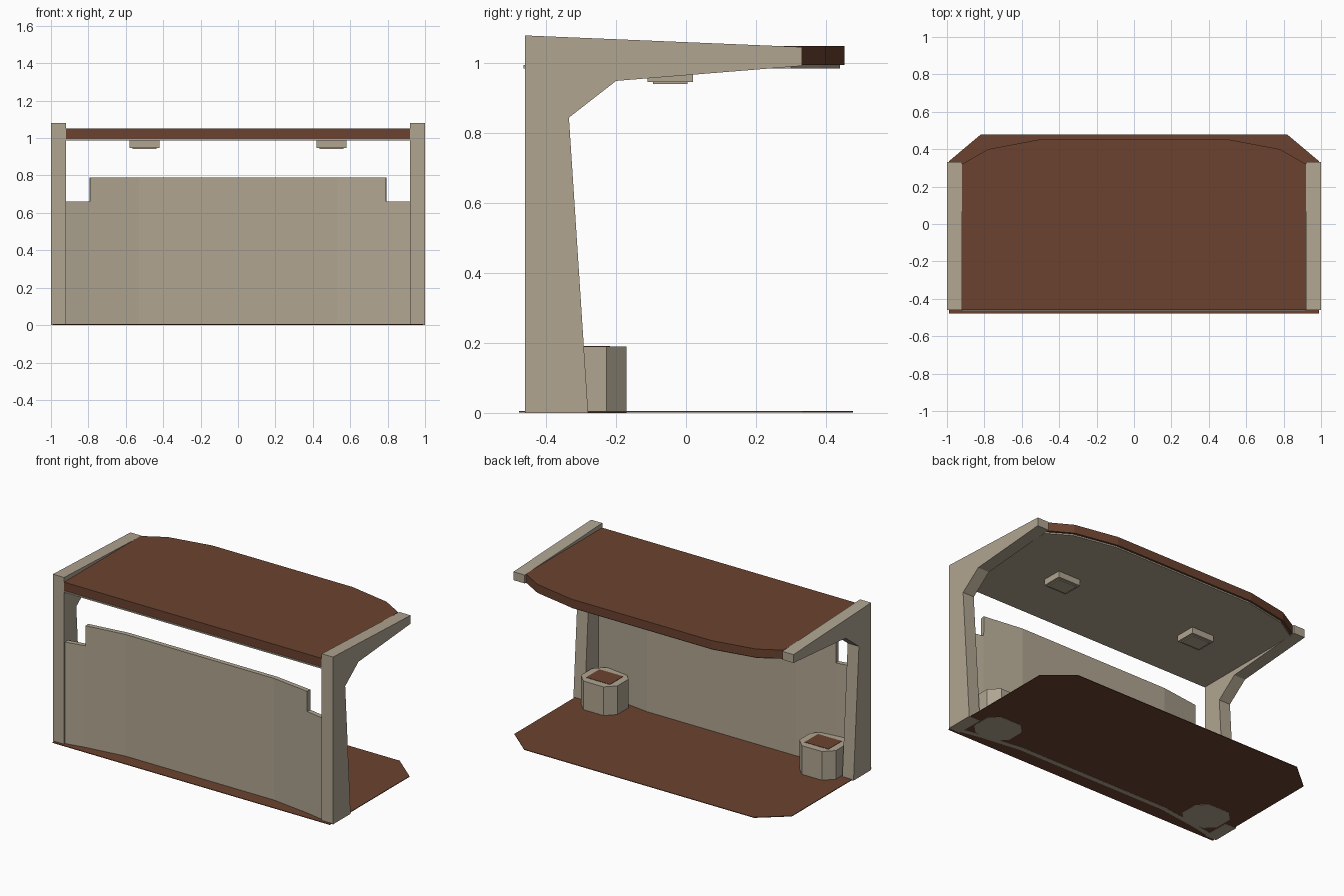
import bpy, bmesh
from mathutils import Vector

if "Cube" in bpy.data.objects:
    bpy.data.objects.remove(bpy.data.objects["Cube"])


def material(name, rgb):
    m = bpy.data.materials.new(name)
    m.diffuse_color = (*rgb, 1)
    m.use_nodes = True
    m.node_tree.nodes["Principled BSDF"].inputs["Base Color"].default_value = m.diffuse_color
    return m


STONE = material("warm_grey_concrete", (0.434, 0.376, 0.285))
BROWN = material("rust_brown", (0.147, 0.055, 0.029))


def finish(name, bm, mat):
    bmesh.ops.recalc_face_normals(bm, faces=bm.faces)
    me = bpy.data.meshes.new(name)
    bm.to_mesh(me)
    bm.free()
    me.materials.append(mat)
    ob = bpy.data.objects.new(name, me)
    bpy.context.collection.objects.link(ob)
    return ob


def prism(name, points, offset, mat):
    """Close a flat 3D outline and extrude it by offset."""
    bm = bmesh.new()
    face = bm.faces.new([bm.verts.new(p) for p in points])
    new = bmesh.ops.extrude_face_region(bm, geom=[face])["geom"]
    verts = [v for v in new if isinstance(v, bmesh.types.BMVert)]
    bmesh.ops.translate(bm, verts=verts, vec=Vector(offset))
    return finish(name, bm, mat)


def slab(name, outline, z0, z1, mat):
    return prism(name, [(x, y, z0) for x, y in outline], (0, 0, z1 - z0), mat)


def mirrored(half):
    """Right-hand outline, back to front, completed on the left."""
    return half + [(-x, y) for x, y in reversed(half)]


def rect(cx, cy, hx, hy):
    return [(cx - hx, cy - hy), (cx + hx, cy - hy), (cx + hx, cy + hy), (cx - hx, cy + hy)]


def octagon(cx, cy, hx, hy, c):
    return [(cx + x, cy + y) for x, y in (
        (-hx + c, -hy), (hx - c, -hy), (hx, -hy + c), (hx, hy - c),
        (hx - c, hy), (-hx + c, hy), (-hx, hy - c), (-hx, -hy + c))]


# Ground plate with clipped corners
slab("ground_plate", mirrored([(0.99, -0.478), (0.99, 0.335), (0.82, 0.478)]),
     0.001, 0.005, BROWN)

# Roof with curved open edge, and its ceiling panel
slab("roof", mirrored([(0.92, -0.46), (0.92, 0.32), (0.78, 0.40), (0.50, 0.453)]),
     0.995, 1.05, BROWN)
slab("ceiling", mirrored([(0.92, -0.465), (0.92, 0.30), (0.78, 0.385), (0.50, 0.44)]),
     0.986, 0.995, STONE)

# Cantilevered side frames, profile in y and z
profile = [(-0.46, 0), (-0.28, 0), (-0.335, 0.845), (-0.20, 0.95),
           (0.332, 0.993), (0.332, 1.047), (-0.46, 1.08)]
for side, x in (("left", -1.0), ("right", 0.92)):
    prism(side + "_frame", [(x, y, z) for y, z in profile], (0.08, 0, 0), STONE)

# Bowed wall with notched top corners
plan = [(-0.92, -0.45), (-0.79, -0.425), (-0.53, -0.39),
        (0.53, -0.39), (0.79, -0.425), (0.92, -0.45)]
bm = bmesh.new()
for i, (a, b) in enumerate(zip(plan, plan[1:])):
    levels = [0, 0.66] if i in (0, 4) else [0, 0.66, 0.79]
    for lo, hi in zip(levels, levels[1:]):
        bm.faces.new([bm.verts.new(p) for p in
                      ((*a, lo), (*b, lo), (*b, hi), (*a, hi))])
bmesh.ops.remove_doubles(bm, verts=bm.verts, dist=0.0001)
wall = finish("wall", bm, STONE)
if wall.data.polygons[0].normal.y > 0:
    wall.data.flip_normals()
mod = wall.modifiers.new("thickness", 'SOLIDIFY')
mod.thickness = 0.03
mod.offset = -1

# Planters with soil, and ceiling lamps
for side, s in (("left", -1), ("right", 1)):
    slab(side + "_planter", octagon(s * 0.78, -0.285, 0.13, 0.115, 0.058), 0, 0.19, STONE)
    slab(side + "_soil", rect(s * 0.78, -0.285, 0.085, 0.068), 0.188, 0.192, BROWN)
    slab(side + "_lamp", rect(s * 0.5, -0.045, 0.08, 0.065), 0.947, 0.988, STONE)
    slab(side + "_lamp_lens", rect(s * 0.5, -0.045, 0.065, 0.05), 0.941, 0.947, STONE)
